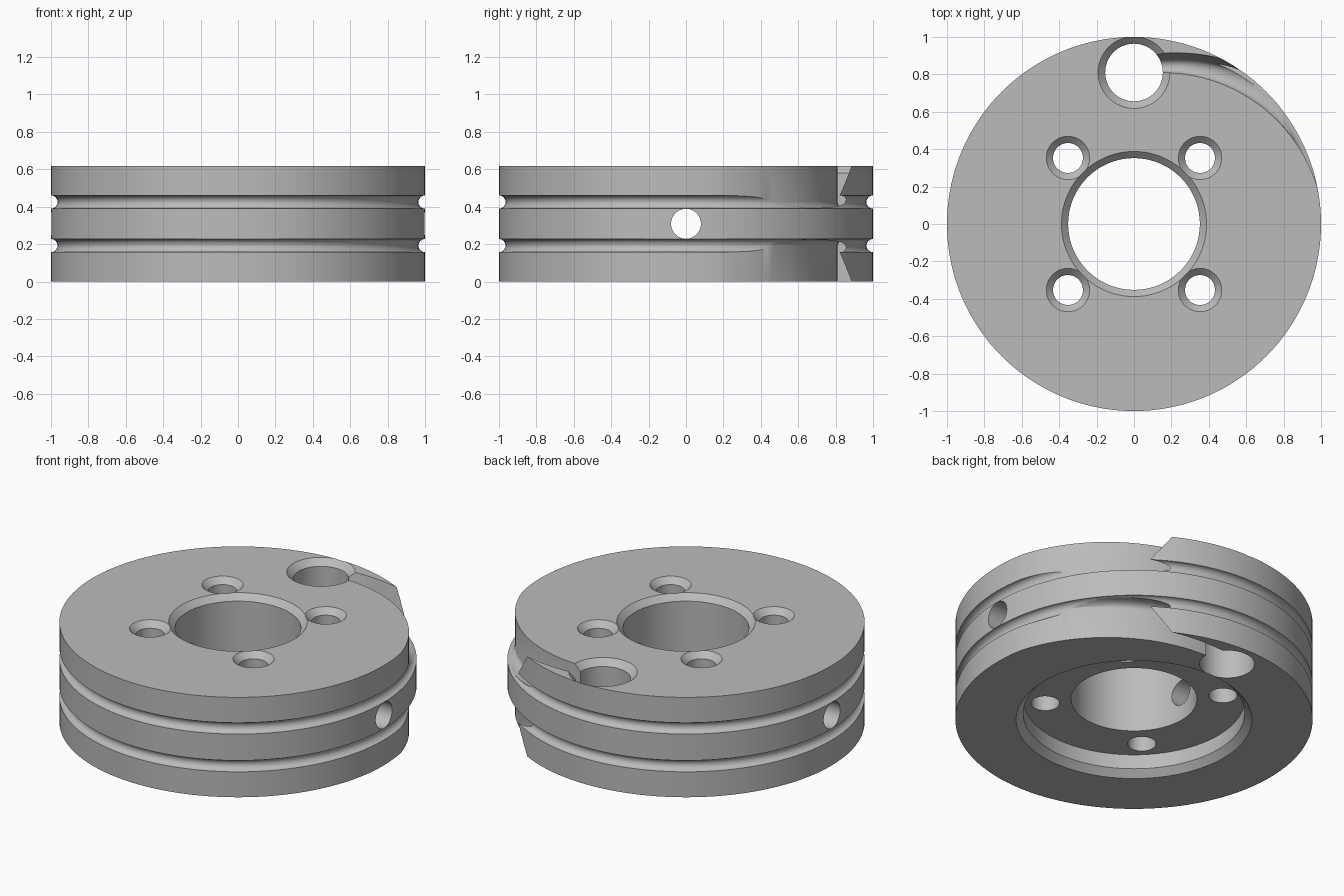
import bpy, bmesh
from math import sin, cos, pi, radians
from mathutils import Matrix, Vector

if "Cube" in bpy.data.objects:
    bpy.data.objects.remove(bpy.data.objects["Cube"])

H = 0.617          # drum height
MID = H / 2
GROOVE = 0.035     # cable groove radius
GROOVE_Z = 0.425   # upper groove centre; the lower one mirrors it
SLOT_Z = 0.428     # slot floor springs just above the groove centre

metal = bpy.data.materials.new("grey_metal")
metal.use_nodes = True
grey = (0.5, 0.5, 0.5, 1)
metal.diffuse_color = grey
metal.node_tree.nodes["Principled BSDF"].inputs["Base Color"].default_value = grey


def finish(bm, name):
    """Turn all faces outward and make the object."""
    bmesh.ops.recalc_face_normals(bm, faces=bm.faces[:])
    if bm.calc_volume(signed=True) < 0:
        bmesh.ops.reverse_faces(bm, faces=bm.faces[:])
    mesh = bpy.data.meshes.new(name)
    bm.to_mesh(mesh)
    bm.free()
    mesh.materials.append(metal)
    obj = bpy.data.objects.new(name, mesh)
    bpy.context.scene.collection.objects.link(obj)
    return obj


def skin(bm, rings):
    """Join neighbouring closed rings of vertices with quads."""
    for a, b in zip(rings, rings[1:]):
        for i in range(len(a)):
            bm.faces.new((a[i - 1], a[i], b[i], b[i - 1]))


def lathe(name, profile, steps, hollow=False, matrix=Matrix()):
    """Revolve a (radius, height) profile; hollow closes it, otherwise cap it."""
    bm = bmesh.new()
    rings = [[bm.verts.new(matrix @ Vector((r * cos(2 * pi * i / steps),
                                            r * sin(2 * pi * i / steps), z)))
              for i in range(steps)] for r, z in profile]
    if hollow:
        skin(bm, rings + rings[:1])
    else:
        skin(bm, rings)
        bm.faces.new(rings[0])
        bm.faces.new(rings[-1])
    return finish(bm, name)


def volume(mesh):
    bm = bmesh.new()
    bm.from_mesh(mesh)
    result = bm.calc_volume(signed=True)
    bm.free()
    return result


def cut(body, cutter):
    """Subtract the cutter, using the first solver that gives a sound solid."""
    cutter.hide_render = True
    before = volume(body.data)
    mod = body.modifiers.new(cutter.name, 'BOOLEAN')
    mod.operation = 'DIFFERENCE'
    mod.object = cutter
    for solver in ('MANIFOLD', 'EXACT', 'FLOAT'):
        mod.solver = solver
        bpy.context.view_layer.update()
        graph = bpy.context.evaluated_depsgraph_get()
        mesh = bpy.data.meshes.new_from_object(body.evaluated_get(graph))
        if 0.85 * before < volume(mesh) < 0.9999 * before:
            body.data = mesh
            break
    body.modifiers.remove(mod)
    bpy.data.objects.remove(cutter)


def groove_arc(z):
    """Half-round groove in the rim, from bottom to top."""
    return [(1 - GROOVE * cos(a), z + GROOVE * sin(a))
            for a in (radians(-90 + 15 * i) for i in range(13))]


# Drum: bore, chamfered lower recess, two rim grooves, chamfered upper bore
profile = [(0.352, 0.13), (0.62, 0.13), (0.62, 0.04), (0.66, 0), (1, 0)]
profile += groove_arc(H - GROOVE_Z) + groove_arc(GROOVE_Z)
profile += [(1, H), (0.388, H), (0.352, H - 0.036)]
drum = lathe("cable_drum", profile, 144, hollow=True)


# Cable slots: curve inward from the rim grooves to the anchor hole
def slot_section(angle, x_shift=0):
    a = radians(angle)
    normal = Vector((cos(a), sin(a), 0))
    start = Vector((0.15 + x_shift, -0.058, 0)) + normal * 0.868
    floor_w = 0.07 + 0.0012 * (90 - angle)
    top_w = 0.102 + 0.00133 * (90 - angle)
    pts = [(0, H + 0.05)]
    for i in range(11):
        t = pi * i / 10
        pts.append((floor_w * (1 - cos(t)) / 2, SLOT_Z - GROOVE * sin(t)))
    slope = (top_w - floor_w) / (H - SLOT_Z)
    pts.append((top_w + slope * 0.05, H + 0.05))
    return [start + normal * w + Vector((0, 0, z)) for w, z in pts]


def slot_cutter(name, flip):
    bm = bmesh.new()
    sections = [slot_section(90, -0.15)]
    sections += [slot_section(90 - 2.5 * i) for i in range(33)]
    rings = [[bm.verts.new((p.x, p.y, H - p.z if flip else p.z)) for p in s]
             for s in sections]
    skin(bm, rings)
    bm.faces.new(rings[0])
    bm.faces.new(rings[-1])
    bmesh.ops.triangulate(bm, faces=bm.faces[:])
    return finish(bm, name)


for name, flip in (("upper_slot", False), ("lower_slot", True)):
    cut(drum, slot_cutter(name, flip))


# Vertical holes with a countersink on top
def hole(name, x, y, r, chamfer, steps):
    shape = [(r, -0.1), (r, H - chamfer), (r + chamfer + 0.03, H + 0.03)]
    cut(drum, lathe(name, shape, steps, matrix=Matrix.Translation((x, y, 0))))


for sx in (-1, 1):
    for sy in (-1, 1):
        hole("bolt_hole", sx * 0.353, sy * 0.353, 0.08, 0.036, 48)
hole("anchor_hole", 0, 0.81, 0.154, 0.038, 64)

# Cross hole through both sides of the rim
cross = Matrix.Translation((0, 0, MID)) @ Matrix.Rotation(pi / 2, 4, 'Y')
cut(drum, lathe("cross_hole", [(0.08, -1.2), (0.08, 1.2)], 48, matrix=cross))

# Smooth curved walls, crisp edges
bpy.ops.object.select_all(action='DESELECT')
drum.select_set(True)
bpy.context.view_layer.objects.active = drum
bpy.ops.object.shade_smooth_by_angle(angle=radians(25))
